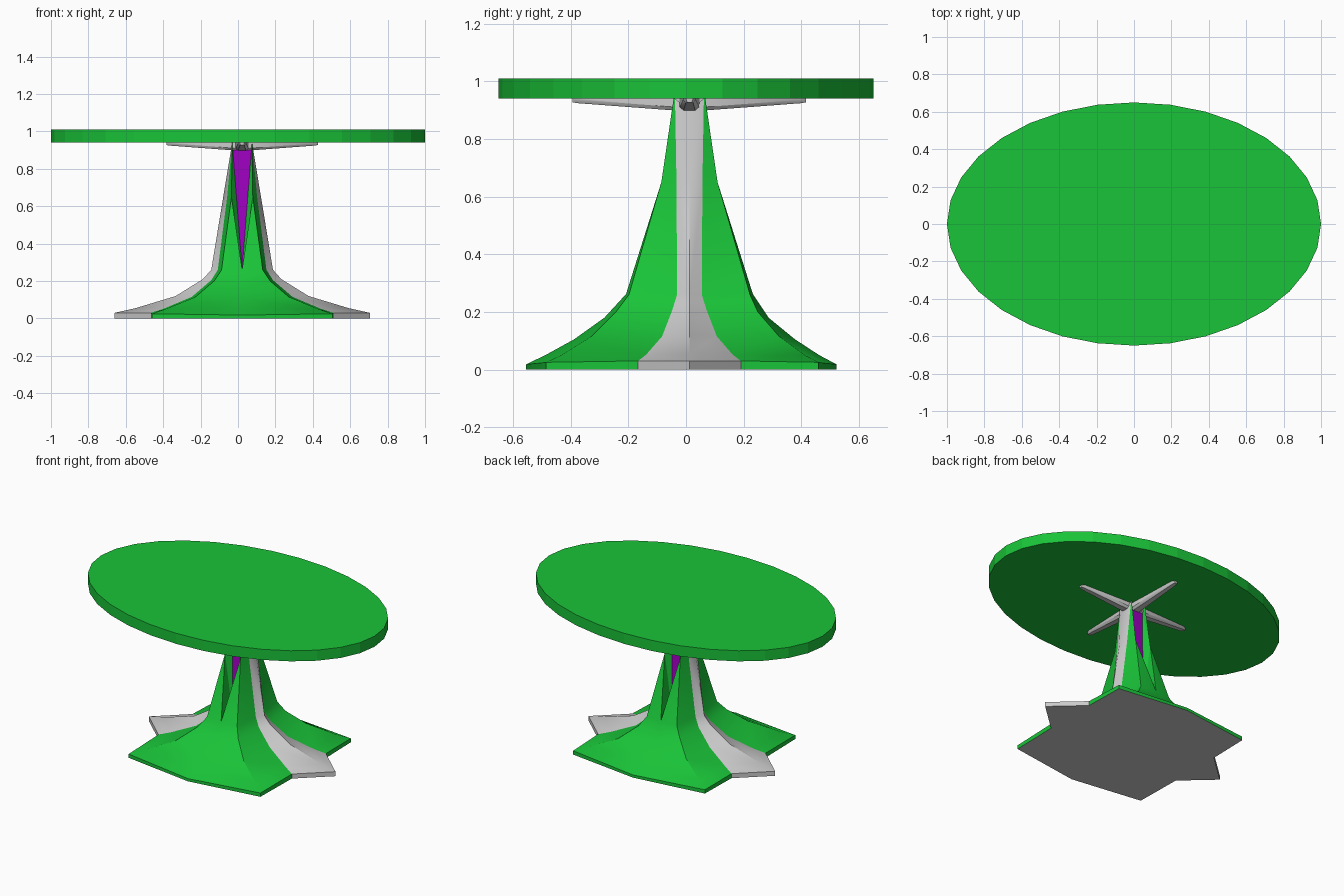
import bpy, bmesh, math
from mathutils import Vector

if "Cube" in bpy.data.objects:
    bpy.data.objects.remove(bpy.data.objects["Cube"])

CX, CY = 0.022, 0.012          # pedestal centre


def material(name, rgb):
    m = bpy.data.materials.new(name)
    m.diffuse_color = (*rgb, 1)
    m.use_nodes = True
    m.node_tree.nodes["Principled BSDF"].inputs["Base Color"].default_value = m.diffuse_color
    return m


GREEN = material("green", (0.01, 0.55, 0.04))
PURPLE = material("purple", (0.33, 0.0, 0.50))


def make(name, polys, mat=None, smooth=True, offset=(CX, CY, 0)):
    """Object from polygons, welded, with normals facing away from the pedestal axis."""
    bm = bmesh.new()
    for poly in polys:
        bm.faces.new([bm.verts.new(p) for p in poly])
    bmesh.ops.remove_doubles(bm, verts=bm.verts, dist=1e-5)
    bmesh.ops.recalc_face_normals(bm, faces=bm.faces)
    out = 0
    for f in bm.faces:
        c = f.calc_center_median()
        out += f.calc_area() * f.normal.dot(Vector((c.x, c.y, 0)))
    if out < 0:
        bmesh.ops.reverse_faces(bm, faces=bm.faces)
    me = bpy.data.meshes.new(name)
    bm.to_mesh(me)
    bm.free()
    ob = bpy.data.objects.new(name, me)
    ob.location = offset
    bpy.context.collection.objects.link(ob)
    if mat:
        me.materials.append(mat)
    if smooth:
        bpy.ops.object.select_all(action='DESELECT')
        ob.select_set(True)
        bpy.context.view_layer.objects.active = ob
        bpy.ops.object.shade_smooth_by_angle(angle=math.radians(30))
    return ob


def strip(a, b):
    return [(a[i], a[i + 1], b[i + 1], b[i]) for i in range(len(a) - 1)]


# profiles from floor to top, in the +x +y quadrant
TIP = [(.683, 0, 0), (.683, 0, .03), (.57, 0, .055), (.355, 0, .12),
       (.21, 0, .21), (.165, 0, .26), (.101, 0, .65), (.058, 0, .9)]
INNER = [(.488, .178, 0), (.488, .178, .03), (.42, .15, .052), (.27, .095, .115),
         (.165, .06, .205), (.13, .043, .26), (.08, .045, .65), (.053, .05, .94)]
CORNER = [(.482, .4975, 0), (.482, .4975, .025), (.41, .445, .05), (.25, .34, .115),
          (.15, .255, .2), (.11, .21, .26), (.057, .0975, .65), (.052, .055, .94)]
MID = [(0, .567, 0), (0, .567, .018), (0, .50, .05), (0, .40, .105),
       (0, .295, .18), (0, .22, .262)]
BACK = [.9, .9, .9, .915, .93, 1, 1, 1]     # back leg is slightly shorter


def place(profile, sx, sy, shorten=True):
    return [(x * sx, y * sy * (BACK[i] if sy > 0 and shorten else 1), z)
            for i, (x, y, z) in enumerate(profile)]


# grey side legs
for side, sx in (("right", 1), ("left", -1)):
    polys = []
    for sy in (-1, 1):
        polys += strip(place(TIP, sx, sy), place(INNER, sx, sy, False))
    make(side + "_leg", polys)

# green front and back legs with a split upper part, and purple inset panels
for side, sy in (("front", -1), ("back", 1)):
    polys = []
    q0 = (0, .10 * sy, .262)
    for sx in (-1, 1):
        inner, corner, mid = place(INNER, sx, sy, False), place(CORNER, sx, sy), place(MID, sx, sy)
        q1 = (.05 * sx, .033 * sy, .9)
        polys += strip(inner, corner) + strip(corner[:6], mid)
        polys += [(mid[5], corner[5], corner[6]), (mid[5], corner[6], q0),
                  (corner[6], corner[7], q1), (corner[6], q1, q0)]
    make(side + "_leg", polys, GREEN)
    make(side + "_inset_panel", [(q0, (.05, .033 * sy, .9), (-.05, .033 * sy, .9))], PURPLE)

# flat grey underside
half = []
for sy in (1, -1):
    t, n, c, m = [[place(p, s, sy, p is not INNER)[0] for s in (1, -1)]
                  for p in (TIP, INNER, CORNER, MID)]
    ring = [t[0], n[0], c[0], m[0], c[1], n[1]]
    half += ring if sy == 1 else [t[1], n[1], c[1], m[0], c[0], n[0]]
underside = make("base_underside", [half], smooth=False)
if underside.data.polygons[0].normal.z > 0:
    underside.data.flip_normals()

# four tapered arms under the top
for i, name in enumerate(("right", "back", "left", "front")):
    rings = []
    for d, w, low in ((0, .036, .895), (.385, .022, .924), (.405, .012, .927)):
        rings.append([(d, -w, .941), (d, -w, low + .012), (d, -w * .6, low),
                      (d, w * .6, low), (d, w, low + .012), (d, w, .941)])
    polys = [rings[0], rings[2]]
    for a, b in zip(rings, rings[1:]):
        polys += strip(a + a[:1], b + b[:1])
    arm = make(name + "_support_arm", polys)
    arm.rotation_euler.z = i * math.pi / 2

# oval table top
ring = [(math.cos(a), .65 * math.sin(a)) for a in (i * math.tau / 32 for i in range(32))]
low, high = [[(x, y, z) for x, y in ring] for z in (.94, 1.01)]
make("table_top", strip(low + low[:1], high + high[:1]) + [low, high], GREEN,
     smooth=False, offset=(0, 0, 0))
